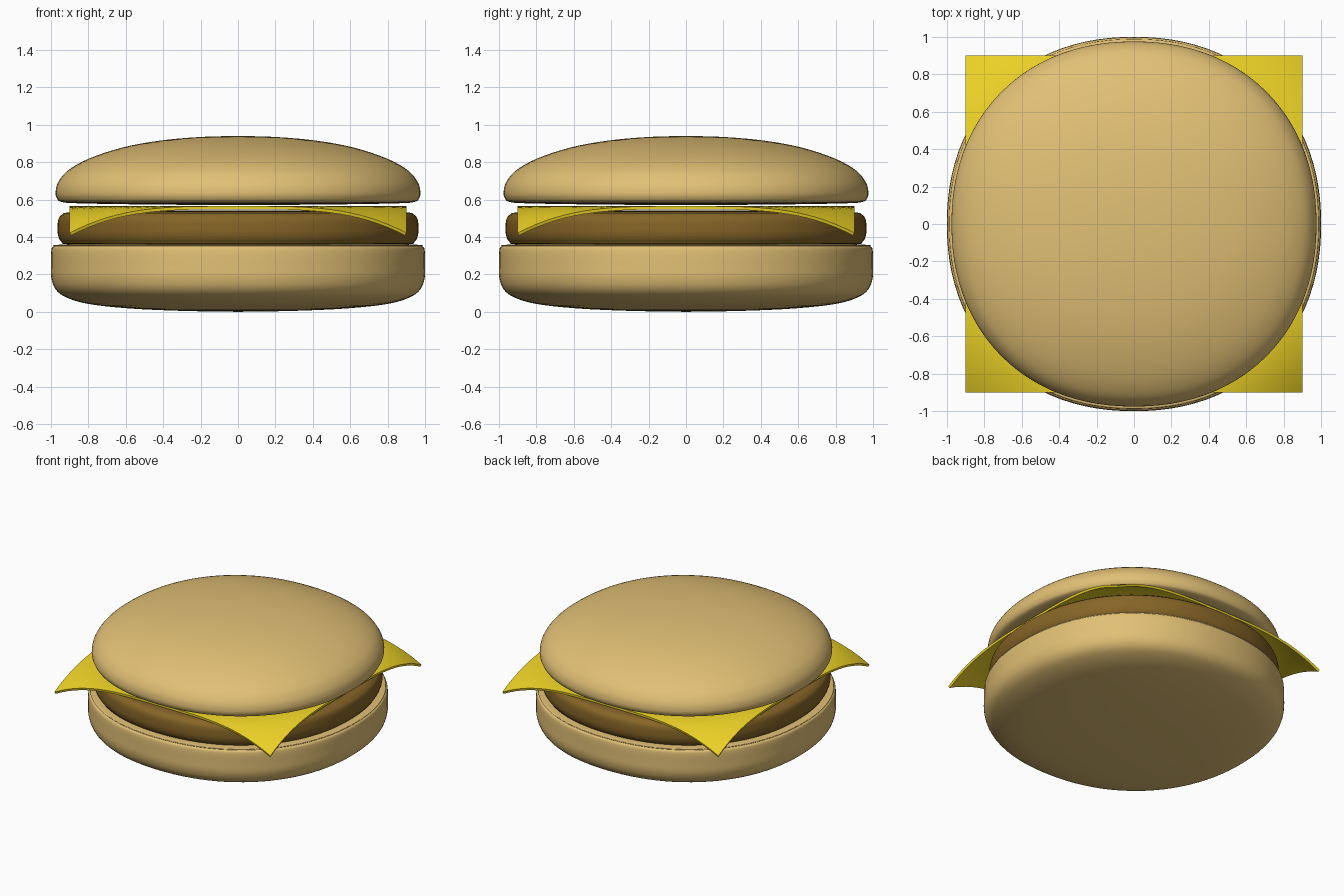
import bpy, bmesh, math

if "Cube" in bpy.data.objects:
    bpy.data.objects.remove(bpy.data.objects["Cube"])

BUN = (0.76, 0.53, 0.18, 1)
MEAT = (0.24, 0.13, 0.02, 1)
CHEESE = (0.86, 0.66, 0.02, 1)
SEGMENTS = 96
POWER = 2.16  # rounded outline, very slightly squarish


def finish(name, bm, colour):
    bmesh.ops.recalc_face_normals(bm, faces=bm.faces)
    mesh = bpy.data.meshes.new(name)
    bm.to_mesh(mesh)
    bm.free()
    obj = bpy.data.objects.new(name, mesh)
    bpy.context.collection.objects.link(obj)
    mat = bpy.data.materials.new(name + "_colour")
    mat.diffuse_color = colour
    mat.use_nodes = True
    mat.node_tree.nodes["Principled BSDF"].inputs["Base Color"].default_value = mat.diffuse_color
    mesh.materials.append(mat)
    for poly in mesh.polygons:
        poly.use_smooth = True
    return obj


def smooth_profile(points, steps=4):
    # Catmull-Rom curve through the profile points
    out = []
    last = len(points) - 1
    for i in range(last):
        p = [points[max(0, min(last, i + k))] for k in (-1, 0, 1, 2)]
        for s in range(steps):
            t = s / steps
            out.append([0.5 * (2 * b + (c - a) * t + (2 * a - 5 * b + 4 * c - d) * t * t
                               + (3 * b - a - 3 * c + d) * t ** 3)
                        for a, b, c, d in zip(*p)])
    return out + [points[-1]]


def round_part(name, points, colour):
    # points run (radius, z) from bottom centre to top centre
    bm = bmesh.new()
    profile = smooth_profile(points)
    rings = []
    for r, z in profile[1:-1]:
        ring = []
        for i in range(SEGMENTS):
            a = 2 * math.pi * i / SEGMENTS
            c, s = math.cos(a), math.sin(a)
            k = r / (abs(c) ** POWER + abs(s) ** POWER) ** (1 / POWER)
            ring.append(bm.verts.new((k * c, k * s, z)))
        rings.append(ring)
    bottom = bm.verts.new((0, 0, profile[0][1]))
    top = bm.verts.new((0, 0, profile[-1][1]))
    for i in range(SEGMENTS):
        j = (i + 1) % SEGMENTS
        bm.faces.new((bottom, rings[0][j], rings[0][i]))
        bm.faces.new((top, rings[-1][i], rings[-1][j]))
        for lo, hi in zip(rings, rings[1:]):
            bm.faces.new((lo[i], lo[j], hi[j], hi[i]))
    return finish(name, bm, colour)


# Buns and patty
round_part("bottom_bun", [(0, 0), (0.3, 0.005), (0.58, 0.018), (0.8, 0.042), (0.92, 0.078),
                          (0.975, 0.12), (0.998, 0.18), (1.0, 0.25), (0.998, 0.33),
                          (0.985, 0.35), (0.95, 0.359), (0.6, 0.36), (0, 0.36)], BUN)
round_part("patty", [(0, 0.355), (0.6, 0.355), (0.9, 0.36), (0.945, 0.375), (0.962, 0.41),
                     (0.965, 0.45), (0.96, 0.495), (0.94, 0.52), (0.89, 0.532),
                     (0.6, 0.54), (0, 0.542)], MEAT)
round_part("top_bun", [(0, 0.57), (0.5, 0.574), (0.85, 0.58), (0.945, 0.588), (0.97, 0.61),
                       (0.975, 0.645), (0.96, 0.695), (0.91, 0.755), (0.8, 0.818),
                       (0.62, 0.878), (0.42, 0.915), (0.2, 0.935), (0, 0.94)], BUN)

# Cheese slice with drooping corners
bm = bmesh.new()
bmesh.ops.create_grid(bm, x_segments=36, y_segments=36, size=0.9)
for v in bm.verts:
    v.co.z = 0.565 - 0.98 * max(0, v.co.xy.length - 0.89) ** 2
cheese = finish("cheese_slice", bm, CHEESE)
if cheese.data.polygons[0].normal.z < 0:
    cheese.data.flip_normals()
solid = cheese.modifiers.new("thickness", "SOLIDIFY")
solid.thickness = 0.017
solid.offset = -1
bpy.context.view_layer.objects.active = cheese
cheese.select_set(True)
bpy.ops.object.modifier_apply(modifier="thickness")
bpy.ops.object.shade_smooth_by_angle(angle=math.radians(40))
